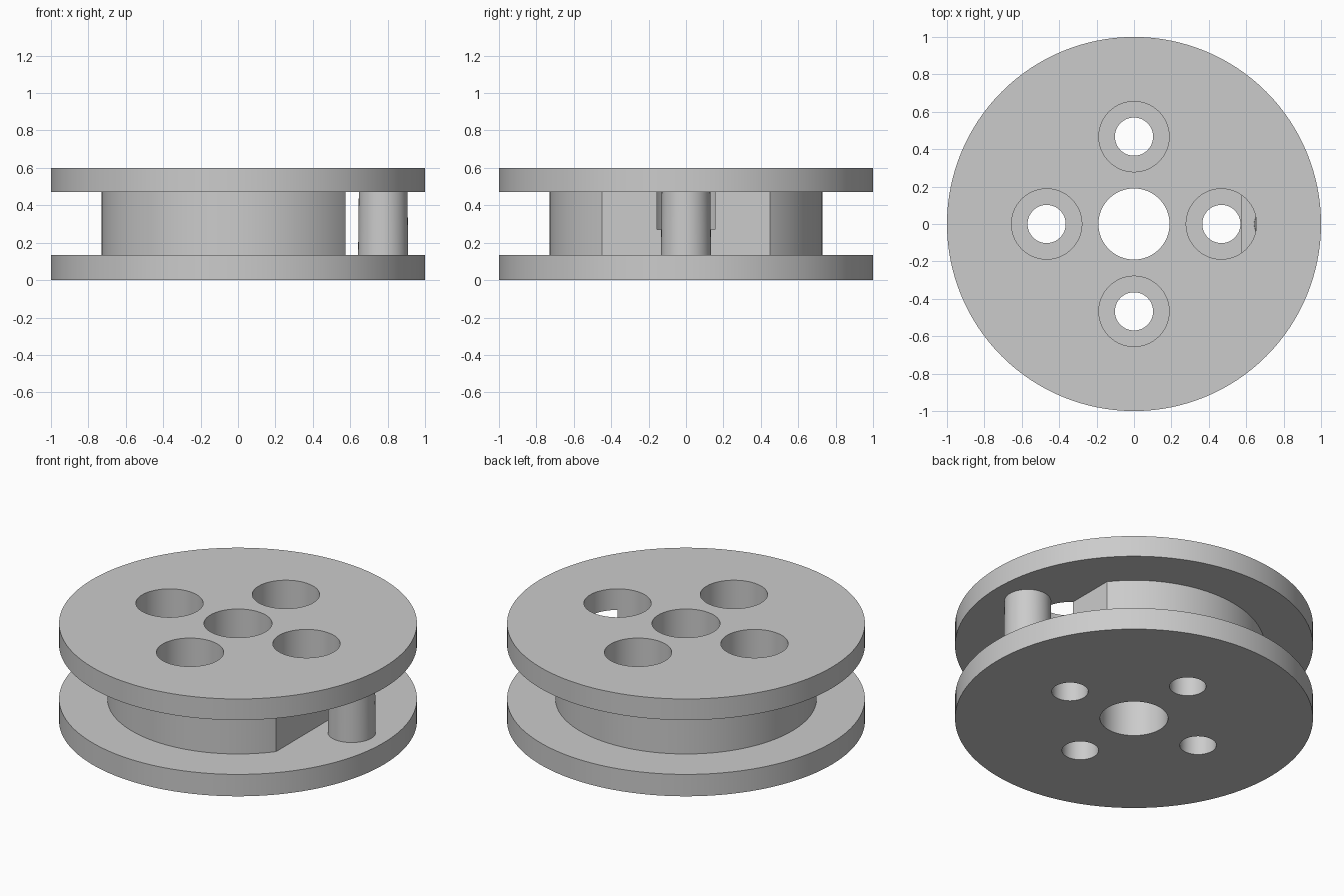
import bpy
import math

old = bpy.data.objects.get("Cube")
if old:
    bpy.data.objects.remove(old, do_unlink=True)

GREY = (0.6, 0.6, 0.6, 1.0)
grey = bpy.data.materials.new("plain_grey")
grey.use_nodes = True
grey.diffuse_color = GREY
grey.node_tree.nodes["Principled BSDF"].inputs["Base Color"].default_value = GREY


def cylinder(name, radius, z0, z1, x=0, y=0, top_radius=None, sides=96):
    bpy.ops.mesh.primitive_cone_add(
        vertices=sides, radius1=radius, depth=z1 - z0,
        radius2=radius if top_radius is None else top_radius,
        location=(x, y, (z0 + z1) / 2))
    obj = bpy.context.object
    obj.name = name
    obj.data.materials.append(grey)
    return obj


def combine(target, tool, operation):
    mod = target.modifiers.new(operation.lower(), "BOOLEAN")
    mod.operation = operation
    mod.solver = "EXACT"
    mod.object = tool
    bpy.context.view_layer.objects.active = target
    bpy.ops.object.modifier_apply(modifier=mod.name)
    bpy.data.objects.remove(tool, do_unlink=True)


def smooth(obj):
    bpy.ops.object.select_all(action="DESELECT")
    obj.select_set(True)
    bpy.context.view_layer.objects.active = obj
    bpy.ops.object.shade_smooth_by_angle(angle=math.radians(30))


HEIGHT, LOW, HIGH = 0.6, 0.135, 0.47
FLAT_X = 0.575
HOLE_RING = 0.467

# Hub with one side cut flat
spool = cylinder("spool_body", 0.73, LOW / 2, (HIGH + HEIGHT) / 2, sides=128)
bpy.ops.mesh.primitive_cube_add(size=1, location=(FLAT_X + 0.5, 0, 0.3))
block = bpy.context.object
block.scale = (1, 2, 1)
combine(spool, block, "DIFFERENCE")

# Two wide flanges
combine(spool, cylinder("lower_flange", 1, 0, LOW, sides=128), "UNION")
combine(spool, cylinder("upper_flange", 1, HIGH, HEIGHT, sides=128), "UNION")

# Centre bore and four counterbored holes
combine(spool, cylinder("centre_bore", 0.19, -0.1, 0.7), "DIFFERENCE")
for i in range(4):
    angle = i * math.pi / 2
    x, y = HOLE_RING * math.cos(angle), HOLE_RING * math.sin(angle)
    combine(spool, cylinder("counterbore", 0.188, 0.27, 0.7, x, y), "DIFFERENCE")
    combine(spool, cylinder("screw_hole", 0.102, -0.1, 0.4, x, y), "DIFFERENCE")
smooth(spool)

# Slightly tapered pin between the flanges, beside the flat
smooth(cylinder("anchor_pin", 0.134, LOW - 0.01, HIGH + 0.002, 0.776, 0, top_radius=0.13, sides=64))
